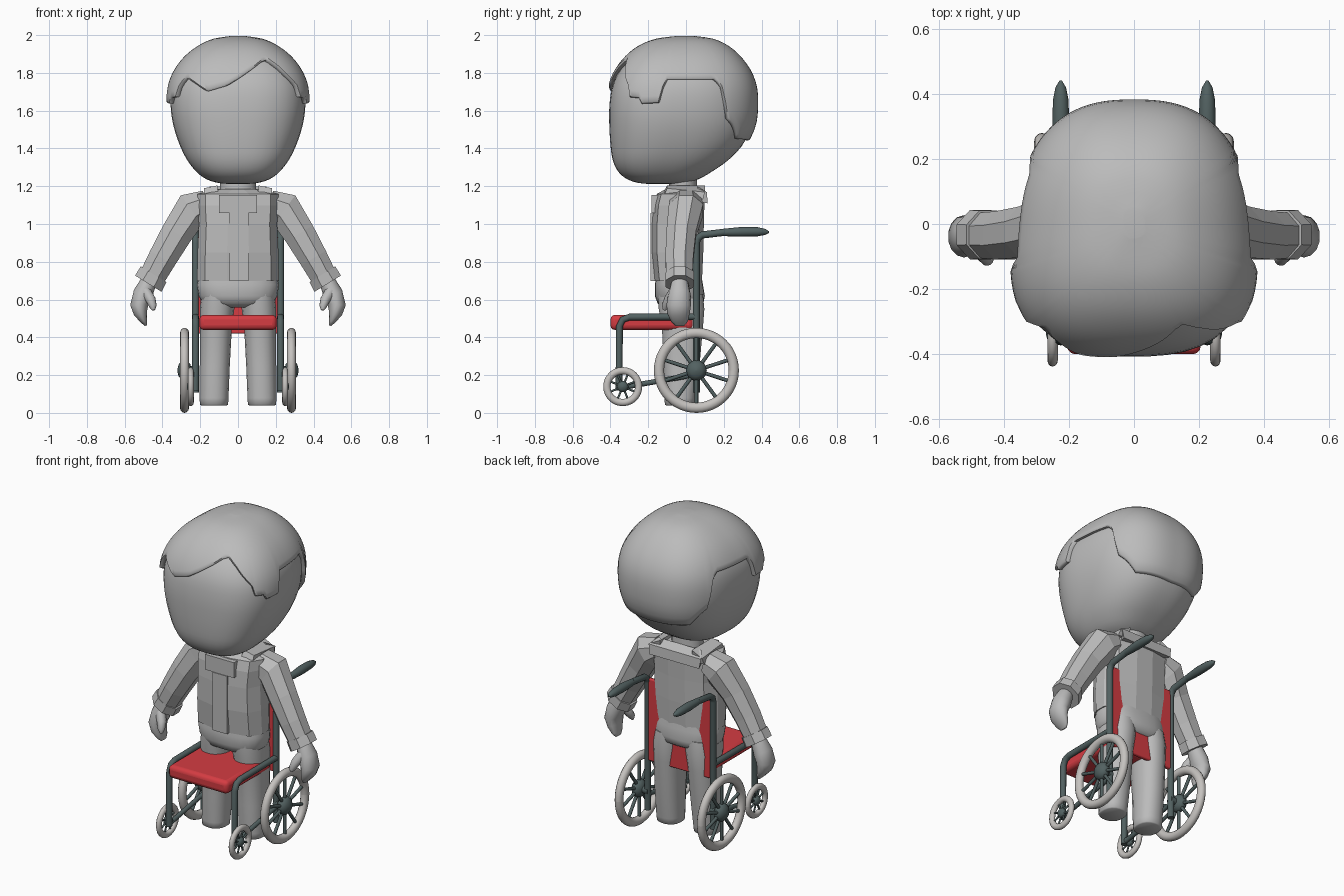
import bpy, bmesh, math
from mathutils import Vector

if "Cube" in bpy.data.objects:
    bpy.data.objects.remove(bpy.data.objects["Cube"])

def material(name, rgb):
    m = bpy.data.materials.new(name)
    m.diffuse_color = (*rgb, 1)
    m.use_nodes = True
    m.node_tree.nodes["Principled BSDF"].inputs["Base Color"].default_value = m.diffuse_color
    return m

GREY = material("figure grey", (0.5, 0.5, 0.5))
TYRE = material("tyre grey", (0.56, 0.54, 0.52))
FRAME = material("frame dark teal", (0.085, 0.12, 0.12))
RED = material("seat red", (0.66, 0.045, 0.055))

def finish(name, bm, mat, smooth=None, mirror=False, bevel=0):
    bmesh.ops.recalc_face_normals(bm, faces=bm.faces)
    me = bpy.data.meshes.new(name)
    bm.to_mesh(me)
    bm.free()
    me.materials.append(mat)
    ob = bpy.data.objects.new(name, me)
    bpy.context.collection.objects.link(ob)
    if smooth:
        bpy.context.view_layer.objects.active = ob
        for o in bpy.context.selected_objects:
            o.select_set(False)
        ob.select_set(True)
        bpy.ops.object.shade_smooth_by_angle(angle=math.radians(smooth))
    if bevel:
        b = ob.modifiers.new("bevel", "BEVEL")
        b.width, b.segments = bevel, 3
    if mirror:
        ob.modifiers.new("mirror", "MIRROR").use_mirror_merge = False
    return ob

def loft(name, rings, mat, caps=True, **kw):
    bm = bmesh.new()
    vs = [[bm.verts.new(p) for p in r] for r in rings]
    n = len(vs[0])
    for a, b in zip(vs, vs[1:]):
        for i in range(n):
            bm.faces.new((a[i], a[(i + 1) % n], b[(i + 1) % n], b[i]))
    if caps:
        bm.faces.new(vs[0])
        bm.faces.new(vs[-1])
    return finish(name, bm, mat, **kw)

def unit(a, n):
    """Superellipse point; angle 0 faces the front."""
    s, c = math.sin(a), -math.cos(a)
    r = (abs(s) ** n + abs(c) ** n) ** (-1 / n)
    return s * r, c * r

def flat_ring(z, hw, yf, yb, xc=0, segs=12, n=2.6):
    """Horizontal ring from half width, front y and back y."""
    pts = []
    for i in range(segs):
        u, v = unit(math.tau * (i + 0.5) / segs, n)
        pts.append((xc + hw * u, (yf + yb) / 2 + (yb - yf) / 2 * v, z))
    return pts

def limb_ring(x, y, z, rx, ry, axis, segs=8):
    """Ring across a limb lying in the xz plane."""
    a = Vector(axis).normalized()
    side = Vector((a.z, 0, -a.x))
    out = []
    for i in range(segs):
        t = math.tau * (i + 0.5) / segs
        out.append(Vector((x, y, z)) + side * rx * math.cos(t) + Vector((0, ry * math.sin(t), 0)))
    return out

def tube(name, path, radii, mat, mirror=True, segs=12):
    pts = [Vector(p) for p in path]
    if not isinstance(radii, (list, tuple)):
        radii = [radii] * len(pts)
    rings = []
    for i, p in enumerate(pts):
        d = (pts[min(i + 1, len(pts) - 1)] - pts[max(i - 1, 0)]).normalized()
        u = d.cross(Vector((1, 0, 0)) if abs(d.x) < 0.9 else Vector((0, 0, 1))).normalized()
        v = d.cross(u)
        rings.append([p + (u * math.cos(math.tau * k / segs) + v * math.sin(math.tau * k / segs)) * radii[i]
                      for k in range(segs)])
    return loft(name, rings, mat, smooth=50, mirror=mirror)

def box(name, x, y, z, mat, mirror=False, bevel=0):
    bm = bmesh.new()
    bmesh.ops.create_cube(bm, size=1)
    for v in bm.verts:
        v.co = [r[0] + (c + 0.5) * (r[1] - r[0]) for c, r in zip(v.co, (x, y, z))]
    return finish(name, bm, mat, smooth=40 if bevel else None, mirror=mirror, bevel=bevel)

# Head profile: z, half width, front y, back y
keys = [(1.212, .02, -.17, -.10), (1.218, .10, -.25, 0), (1.24, .165, -.315, .07), (1.28, .215, -.36, .14),
        (1.34, .262, -.388, .225), (1.42, .302, -.40, .30), (1.52, .335, -.406, .347), (1.62, .35, -.406, .36),
        (1.72, .345, -.393, .355), (1.80, .315, -.36, .325), (1.87, .262, -.305, .272), (1.925, .19, -.232, .205),
        (1.96, .11, -.14, .125), (1.975, .01, -.02, .02)]

def spline(k, i, t):
    a, b, c, d = (k[min(max(i + j, 0), len(k) - 1)] for j in (-1, 0, 1, 2))
    return [0.5 * (2 * q + (r - p) * t + (2 * p - 5 * q + 4 * r - s) * t * t + (3 * q - p - 3 * r + s) * t ** 3)
            for p, q, r, s in zip(a, b, c, d)]

dense = [spline(keys, i, j / 8) for i in range(len(keys) - 1) for j in range(8)] + [list(keys[-1])]

def head_point(row, a, off=0):
    z, hw, yf, yb = row
    u, v = unit(a, 2.6)
    y = (yf + yb) / 2 + ((yb - yf) / 2 + off) * v
    x = (hw + off) * u * (1 - 0.25 * y)
    return (x, y, z + off * max(0, (z - 1.7) / 0.275))

loft("head", [[head_point(r, math.tau * i / 48) for i in range(48)] for r in dense[::3] + [dense[-1]]][:-1],
     GREY, smooth=60)

# Hair: shell over the head, cut to a hairline given as angle, z
side_line = [(50, 1.68), (58, 1.675), (59, 1.645), (73, 1.65), (76, 1.77), (116, 1.77), (121, 1.72), (124, 1.57),
             (131, 1.53), (140, 1.46), (180, 1.45)]
hairline = ([(-a, z) for a, z in reversed(side_line)] +
            [(-47, 1.74), (-42, 1.78), (-33, 1.75), (-23, 1.71), (-8, 1.74), (9, 1.81), (22, 1.86), (28, 1.87),
             (35, 1.83), (40, 1.79), (48, 1.73)] + side_line)

def lerp_table(tab, x):
    for p, q in zip(tab, tab[1:]):
        if x <= q[0]:
            t = (x - p[0]) / max(q[0] - p[0], 1e-9)
            return [a + (b - a) * t for a, b in zip(p, q)]
    return list(tab[-1])

COLS, ROWS = 144, 20
columns = []
for i in range(COLS):
    deg = -180 + 360 * i / COLS
    a, low = math.radians(deg), lerp_table(hairline, deg)[1]
    col = []
    for j in range(ROWS + 1):
        f = j / ROWS
        row = lerp_table(dense, 1.975 - (1.975 - low) * (1 - math.cos(f * math.pi / 2)) ** (1 + 0.2 * f))
        col.append(head_point(row, a, 0.022))
    col.append(head_point(lerp_table(dense, low - 0.008), a, 0.014))
    col.append(head_point(lerp_table(dense, low - 0.004), a, -0.006))
    columns.append(col)
loft("hair", [[c[j] for c in columns] for j in range(ROWS + 3)], GREY, smooth=55)

# Neck, jacket body and jacket details
loft("neck", [flat_ring(1.10, .10, -.10, .07, segs=20, n=2), flat_ring(1.18, .095, -.09, .06, segs=20, n=2),
              flat_ring(1.26, .10, -.09, .06, segs=20, n=2)], GREY, smooth=50)
loft("jacket", [flat_ring(*r, n=3.2) for r in
                [(.70, .218, -.165, .085), (.85, .215, -.18, .092), (1.0, .208, -.18, .095), (1.10, .215, -.172, .098),
                 (1.16, .215, -.155, .095), (1.185, .11, -.11, .075)]], GREY)
box("jacket_placket", (-.045, .055), (-.187, -.15), (.70, 1.06), GREY)
box("jacket_yoke", (-.10, .10), (-.183, -.14), (1.06, 1.155), GREY)

# Collar: two front wings and a back flap
loft("collar_wing", [[(.10, -.14, 1.13), (.18, -.12, 1.14), (.18, -.10, 1.19), (.11, -.10, 1.205)],
                     [(.11, .09, 1.14), (.19, .09, 1.13), (.18, .10, 1.17), (.11, .10, 1.205)]], GREY, mirror=True)
loft("collar_back", [[(s * .15, .06, 1.20), (s * .18, .11, 1.17), (s * .17, .115, 1.11), (s * .15, .06, 1.12)]
                     for s in (-1, 1)], GREY)

# Arms: sleeve, cuff, hand and thumb
D = (.52, 0, -.85)
loft("sleeve", [limb_ring(.17, 0, 1.11, .075, .09, (1, 0, -.25)), limb_ring(.245, 0, 1.075, .105, .098, (.8, 0, -.6)),
                limb_ring(.325, -.025, .95, .09, .085, D), limb_ring(.40, -.035, .82, .082, .08, D),
                limb_ring(.455, -.035, .72, .075, .075, D)], GREY, mirror=True)
loft("cuff", [limb_ring(.447, -.033, .735, .086, .08, D), limb_ring(.475, -.033, .685, .089, .082, D),
              limb_ring(.475, -.033, .685, .05, .05, D)], GREY, mirror=True)
E = (-.1, 0, -1)
loft("hand", [limb_ring(.475, -.033, .69, .045, .045, D, 14), limb_ring(.505, -.035, .625, .055, .06, D, 14),
              limb_ring(.522, -.038, .575, .05, .065, E, 14), limb_ring(.515, -.04, .53, .038, .06, (-.4, 0, -1), 14),
              limb_ring(.497, -.035, .485, .018, .045, (-.4, 0, -1), 14),
              limb_ring(.488, -.033, .463, .006, .025, (-.4, 0, -1), 14)], GREY, smooth=60, mirror=True)
tube("thumb", [(.49, -.06, .645), (.462, -.09, .60), (.45, -.11, .565), (.447, -.115, .545)],
     [.03, .027, .02, .008], GREY)

# Trousers
loft("hips", [flat_ring(*r, segs=28) for r in
              [(.74, .20, -.155, .08), (.68, .218, -.165, .09), (.62, .208, -.165, .10), (.58, .19, -.15, .092),
               (.56, .13, -.11, .06)]], GREY, smooth=60)
loft("leg", [flat_ring(*r, segs=20, n=2.3) for r in
             [(.63, .09, -.15, .09, .105), (.55, .092, -.145, .098, .111), (.45, .085, -.128, .09, .117),
              (.25, .08, -.118, .072, .123), (.08, .077, -.115, .05, .127), (.045, .075, -.112, .045, .127),
              (.04, .068, -.105, .038, .127)]], GREY, smooth=60, mirror=True)

# Wheelchair seat and backrest
box("seat", (-.205, .205), (-.40, .04), (.44, .52), RED, bevel=.025)
box("backrest", (-.215, .215), (.045, .068), (.42, .93), RED, bevel=.008)

# Wheelchair frame tubes and handles
X = .225
tube("back_tube", [(X, .055, .11), (X, .055, .90), (X, .062, .925), (X, .085, .943), (X, .21, .958)], .019, FRAME)
tube("handle_grip", [(X, .18, .955), (X, .22, .957), (X, .30, .96), (X, .38, .96), (X, .42, .959), (X, .44, .958)],
     [.016, .021, .026, .024, .016, .004], FRAME)
tube("seat_rail", [(X, .055, .51), (X, -.30, .508), (X, -.335, .495), (X, -.352, .46), (X, -.355, .12)], .018, FRAME)
tube("lower_rail", [(X, .055, .205), (X, -.34, .135)], .014, FRAME)

# Wheels: tyre ring, hub, axle and spokes
def wheel(name, x, y, z, R, r, width, hub, spokes):
    rings = []
    for i in range(49):
        a = math.tau * i / 48
        ring = []
        for k in range(12):
            t = math.tau * k / 12
            q = R + r * math.cos(t)
            ring.append((x + width * math.sin(t), y + q * math.cos(a), z + q * math.sin(a)))
        rings.append(ring)
    loft(name + "_tyre", rings, TYRE, caps=False, smooth=60, mirror=True)
    tube(name + "_hub", [(x + hub * .7 * math.cos(t), y, z) for t in (3.1, 2.5, 2, 1.57, 1.1, .6, .05)],
         [hub * math.sin(t) for t in (3.1, 2.5, 2, 1.57, 1.1, .6, .05)], FRAME, segs=18)
    tube(name + "_axle", [(X - .01, y, z), (x, y, z)], hub * .4, FRAME)
    for i in range(spokes):
        a = math.tau * (i + .5) / spokes
        tube(name + "_spoke", [(x, y, z), (x, y + R * math.cos(a), z + R * math.sin(a))], hub * .18, FRAME, segs=8)

wheel("rear_wheel", .283, .055, .226, .198, .027, .024, .055, 10)
wheel("front_wheel", .25, -.335, .14, .084, .019, .016, .03, 8)

# Sit the model exactly on the ground
bpy.context.view_layer.update()
low = min(v.co.z for o in bpy.data.objects for v in o.data.vertices)
for o in bpy.data.objects:
    o.location.z -= low
